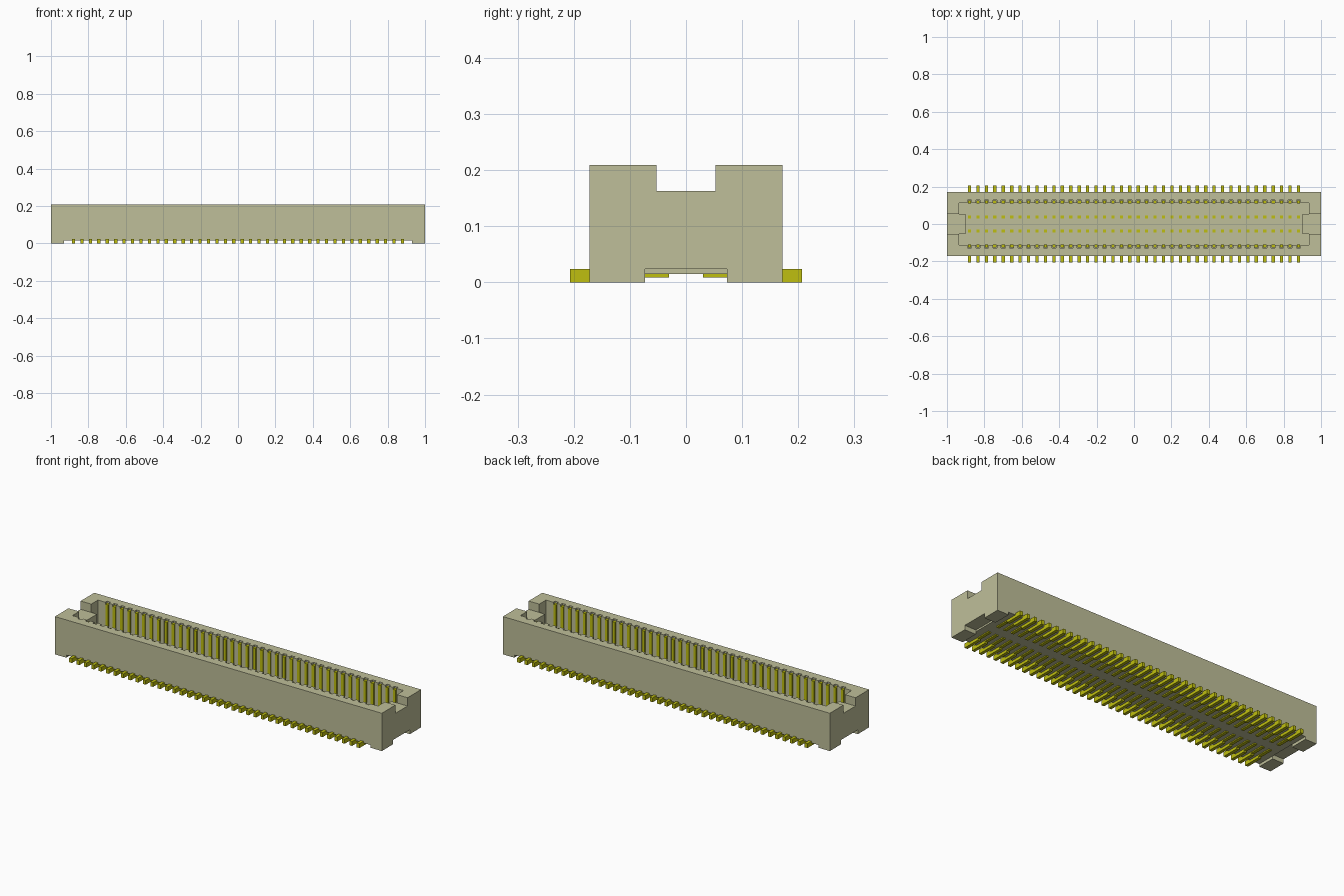
import bpy, bmesh
from mathutils import Matrix, Vector

cube = bpy.data.objects.get("Cube")
if cube:
    bpy.data.objects.remove(cube, do_unlink=True)


def material(name, rgb):
    m = bpy.data.materials.new(name)
    m.use_nodes = True
    m.diffuse_color = (*rgb, 1)
    m.node_tree.nodes["Principled BSDF"].inputs["Base Color"].default_value = (*rgb, 1)
    return m


housing_mat = material("beige plastic", (0.52, 0.52, 0.32))
metal_mat = material("yellow metal", (0.52, 0.52, 0.005))

COUNT, PITCH = 40, 0.0451
PIN_X = [(i - (COUNT - 1) / 2) * PITCH for i in range(COUNT)]


def add_box(bm, lo, hi):
    lo, hi = Vector(lo), Vector(hi)
    size = hi - lo
    bmesh.ops.create_cube(bm, size=1, matrix=Matrix.Translation((lo + hi) / 2)
                          @ Matrix.Diagonal((*size, 1)))


def add_prism(bm, points, offset):
    """Extrude a closed outline along an offset vector."""
    face = bm.faces.new([bm.verts.new(p) for p in points])
    top = bmesh.ops.extrude_face_region(bm, geom=[face])["geom"]
    bmesh.ops.translate(bm, vec=offset, verts=[v for v in top if isinstance(v, bmesh.types.BMVert)])


def finish(bm, name, mat):
    bmesh.ops.recalc_face_normals(bm, faces=bm.faces[:])
    mesh = bpy.data.meshes.new(name)
    bm.to_mesh(mesh)
    bm.free()
    mesh.materials.append(mat)
    ob = bpy.data.objects.new(name, mesh)
    bpy.context.collection.objects.link(ob)
    return ob


def cut(target, bm):
    """Subtract a closed mesh from the target and discard the cutter."""
    cutter = finish(bm, "cutter", housing_mat)
    cutter.hide_render = True
    mod = target.modifiers.new("cut", 'BOOLEAN')
    mod.operation, mod.solver, mod.object = 'DIFFERENCE', 'EXACT', cutter
    bpy.context.view_layer.update()
    result = bpy.data.meshes.new_from_object(
        target.evaluated_get(bpy.context.evaluated_depsgraph_get()))
    target.modifiers.clear()
    target.data = result
    bpy.data.objects.remove(cutter, do_unlink=True)


# Housing block
bm = bmesh.new()
add_box(bm, (-1, -0.172, 0), (1, 0.172, 0.209))
housing = finish(bm, "housing", housing_mat)

# Socket cavity, with a tongue left standing at each end
FLOOR = 0.05
quarter = [(0.90, 0.053), (0.935, 0.053), (0.935, 0.112)]
outline = (quarter + [(-x, y) for x, y in reversed(quarter)]
           + [(-x, -y) for x, y in quarter] + [(x, -y) for x, y in reversed(quarter)])
bm = bmesh.new()
add_prism(bm, [(x, y, FLOOR) for x, y in outline], (0, 0, 0.3))
cut(housing, bm)

# Keying notch across both end walls
bm = bmesh.new()
add_box(bm, (-1.1, -0.053, 0.163), (1.1, 0.053, 0.3))
cut(housing, bm)

# Underside relief that leaves four corner feet
bm = bmesh.new()
add_box(bm, (-0.93, -0.3, -0.1), (0.93, 0.3, 0.015))
cut(housing, bm)
for s in (-1, 1):
    bm = bmesh.new()
    a, b = sorted((s * 0.93, s * 1.1))
    add_box(bm, (a, -0.073, -0.1), (b, 0.073, 0.024))
    cut(housing, bm)

# Contact grooves in the long inner walls
bm = bmesh.new()
for x in PIN_X:
    for s in (-1, 1):
        a, b = sorted((s * 0.10, s * 0.127))
        add_box(bm, (x - 0.011, a, FLOOR + 0.004), (x + 0.011, b, 0.3))
cut(housing, bm)

# Contacts: outer foot, wall blade, strip below the floor and short inner post
profile = [(0.207, 0), (0.207, 0.024), (0.126, 0.024), (0.126, 0.2), (0.109, 0.2),
           (0.109, 0.022), (0.045, 0.022), (0.045, FLOOR + 0.006), (0.03, FLOOR + 0.006),
           (0.03, 0.009), (0.109, 0.009), (0.109, 0)]
for name, s in (("front_contacts", -1), ("back_contacts", 1)):
    bm = bmesh.new()
    for x in PIN_X:
        add_prism(bm, [(x - 0.0085, s * y, z) for y, z in profile], (0.017, 0, 0))
    finish(bm, name, metal_mat)
